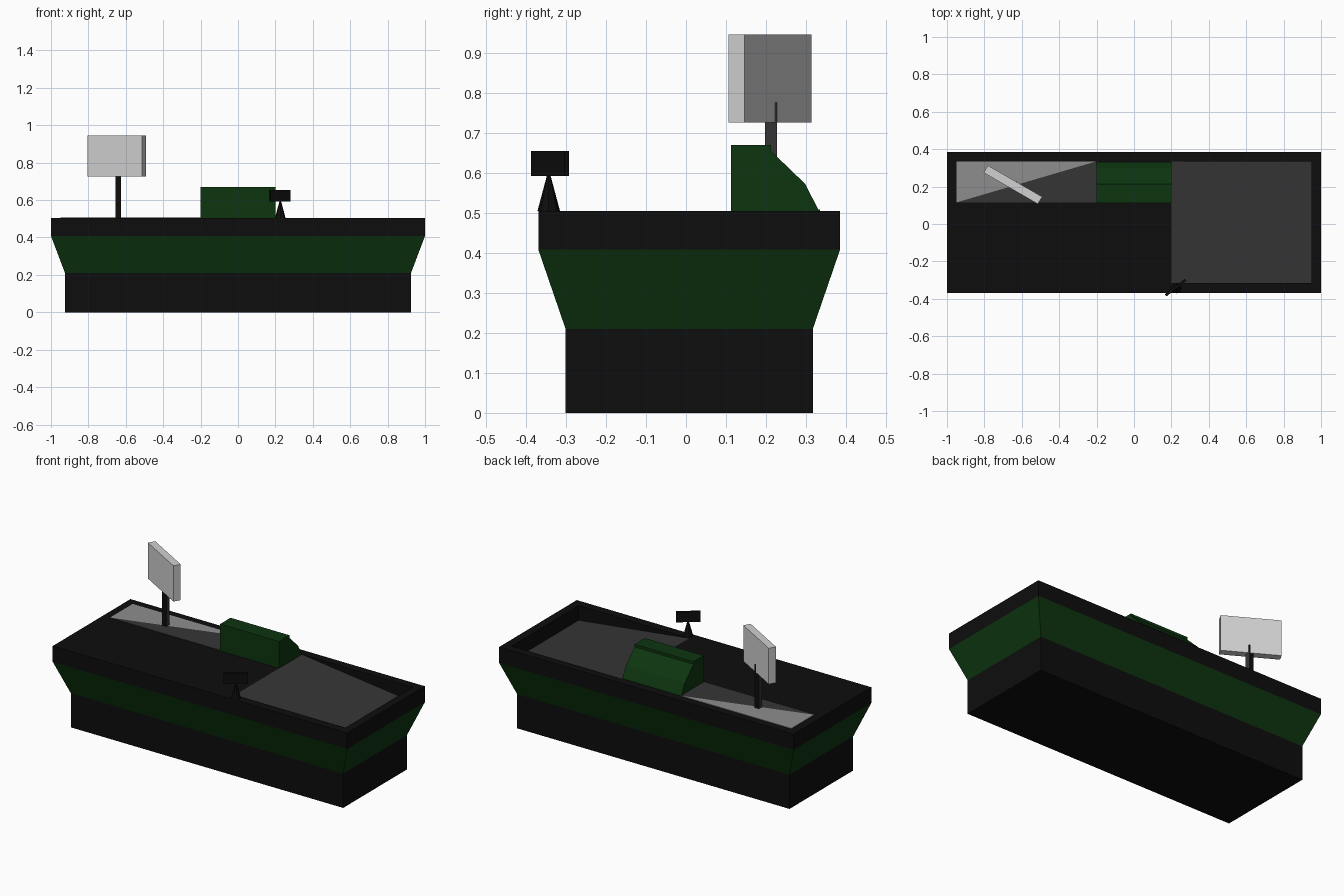
import bpy, bmesh, math
from mathutils import Matrix, Vector

cube = bpy.data.objects.get("Cube")
if cube:
    bpy.data.objects.remove(cube, do_unlink=True)


def material(name, r, g, b):
    m = bpy.data.materials.new(name)
    m.use_nodes = True
    m.diffuse_color = (r, g, b, 1)
    m.node_tree.nodes["Principled BSDF"].inputs["Base Color"].default_value = (r, g, b, 1)
    return m


BLACK = material("black", 0.004, 0.004, 0.004)
GREEN = material("dark green", 0.004, 0.036, 0.005)
BELT = material("belt grey", 0.036, 0.036, 0.036)
STEEL = material("steel grey", 0.27, 0.27, 0.27)
PALE = material("pale grey", 0.64, 0.64, 0.64)


def finish(name, bm, *mats, recalc=True):
    if recalc:
        bmesh.ops.recalc_face_normals(bm, faces=bm.faces[:])
    me = bpy.data.meshes.new(name)
    bm.to_mesh(me)
    bm.free()
    for m in mats:
        me.materials.append(m)
    ob = bpy.data.objects.new(name, me)
    bpy.context.collection.objects.link(ob)
    return ob


def rect(bm, hx, hy, z):
    """Ring of four vertices, around the counter's centre line."""
    return [bm.verts.new((sx * hx, MID + sy * hy, z))
            for sx, sy in ((-1, -1), (1, -1), (1, 1), (-1, 1))]


def band(bm, low, high):
    for i in range(4):
        j = (i + 1) % 4
        bm.faces.new((low[i], low[j], high[j], high[i]))


def prism(name, points, offset, *mats):
    """Extrude a flat polygon along an offset."""
    bm = bmesh.new()
    face = bm.faces.new([bm.verts.new(p) for p in points])
    new = bmesh.ops.extrude_face_region(bm, geom=[face], use_keep_orig=True)["geom"]
    bmesh.ops.translate(bm, vec=offset, verts=[v for v in new if isinstance(v, bmesh.types.BMVert)])
    return finish(name, bm, *mats)


def box(name, size, centre, turn, *mats):
    bm = bmesh.new()
    bmesh.ops.create_cube(bm, size=1)
    m = Matrix.Translation(centre) @ Matrix.Rotation(math.radians(turn), 4, "Z")
    bmesh.ops.transform(bm, matrix=m @ Matrix.Diagonal((*size, 1)), verts=bm.verts[:])
    return finish(name, bm, *mats)


MID, TOP = 0.008, 0.505
INNER, OUTER = (0.925, 0.309), (1.0, 0.377)

# Plinth, closed underneath
bm = bmesh.new()
floor = rect(bm, *INNER, 0)
band(bm, floor, rect(bm, *INNER, 0.21))
bm.faces.new(floor[::-1])
finish("plinth", bm, BLACK, recalc=False)

# Flared green side panels
bm = bmesh.new()
band(bm, rect(bm, *INNER, 0.21), rect(bm, *OUTER, 0.408))
finish("flared_panel", bm, GREEN, recalc=False)

# Counter top: outer band, top frame and a pocket with a sloping belt
bm = bmesh.new()
band(bm, rect(bm, *OUTER, 0.408), rect(bm, *OUTER, TOP))
xs = (-1, 0.2, 0.95, 1)
ys = (MID - OUTER[1], -0.315, 0.335, MID + OUTER[1])
g = [[bm.verts.new((x, y, TOP)) for y in ys] for x in xs]
for i in range(3):
    for j in range(3):
        if (i, j) != (1, 1):
            bm.faces.new((g[i][j], g[i + 1][j], g[i + 1][j + 1], g[i][j + 1]))
a, b, c, d = g[1][1], g[2][1], g[2][2], g[1][2]
low_b, low_c = (bm.verts.new(v.co - Vector((0, 0, 0.09))) for v in (b, c))
bm.faces.new((a, b, low_b))
bm.faces.new((b, c, low_c, low_b))
bm.faces.new((c, d, low_c))
bm.faces.new((a, low_b, low_c, d)).material_index = 1
for f in bm.faces:
    f.normal_update()
# Pocket walls look inward
for f in bm.faces:
    if f.material_index == 0 and abs(f.normal.z) < 0.1:
        centre = f.calc_center_median()
        pocket = max(abs(centre.x), abs(centre.y - MID) * 2.6) < 0.96
        inward = f.normal.dot(Vector((0.575, 0.01, 0.46)) - centre) > 0
        if pocket and not inward:
            f.normal_flip()
finish("counter_top", bm, BLACK, BELT, recalc=False)

# Tray behind the cashier side, split along its diagonal
x0, x1, y0, y1 = -0.95, -0.2, 0.115, 0.335
lift = (0, 0, 0.003)
prism("tray_steel", [(x0, y0, TOP), (x1, y1, TOP), (x0, y1, TOP)], lift, STEEL)
prism("tray_dark", [(x0, y0, TOP), (x1, y0, TOP), (x1, y1, TOP)], lift, BELT)

# Register housing with a stepped, sloping back
profile = [(0.113, TOP), (0.113, 0.67), (0.213, 0.67), (0.213, 0.654), (0.298, 0.572), (0.332, TOP)]
prism("register_housing", [(-0.2, y, z) for y, z in profile], (0.4, 0, 0), GREEN)

# Screen on a post
post = box("screen_post", (0.03, 0.031, 0.27), (-0.64, 0.2125, 0.64), 0, BLACK, BELT)
for p in post.data.polygons:
    p.material_index = int(abs(p.normal.x) > 0.5)
box("screen", (0.335, 0.045, 0.22), (-0.6475, 0.21, 0.836), -30, PALE)

# Card reader on a small cone
bm = bmesh.new()
bmesh.ops.create_cone(bm, cap_ends=True, segments=8, radius1=0.028, radius2=0.004, depth=0.09,
                      matrix=Matrix.Translation((0.226, -0.343, TOP + 0.045)))
finish("reader_stand", bm, BLACK)
box("card_reader", (0.135, 0.014, 0.063), (0.2225, -0.34, 0.6235), 38, BLACK)
